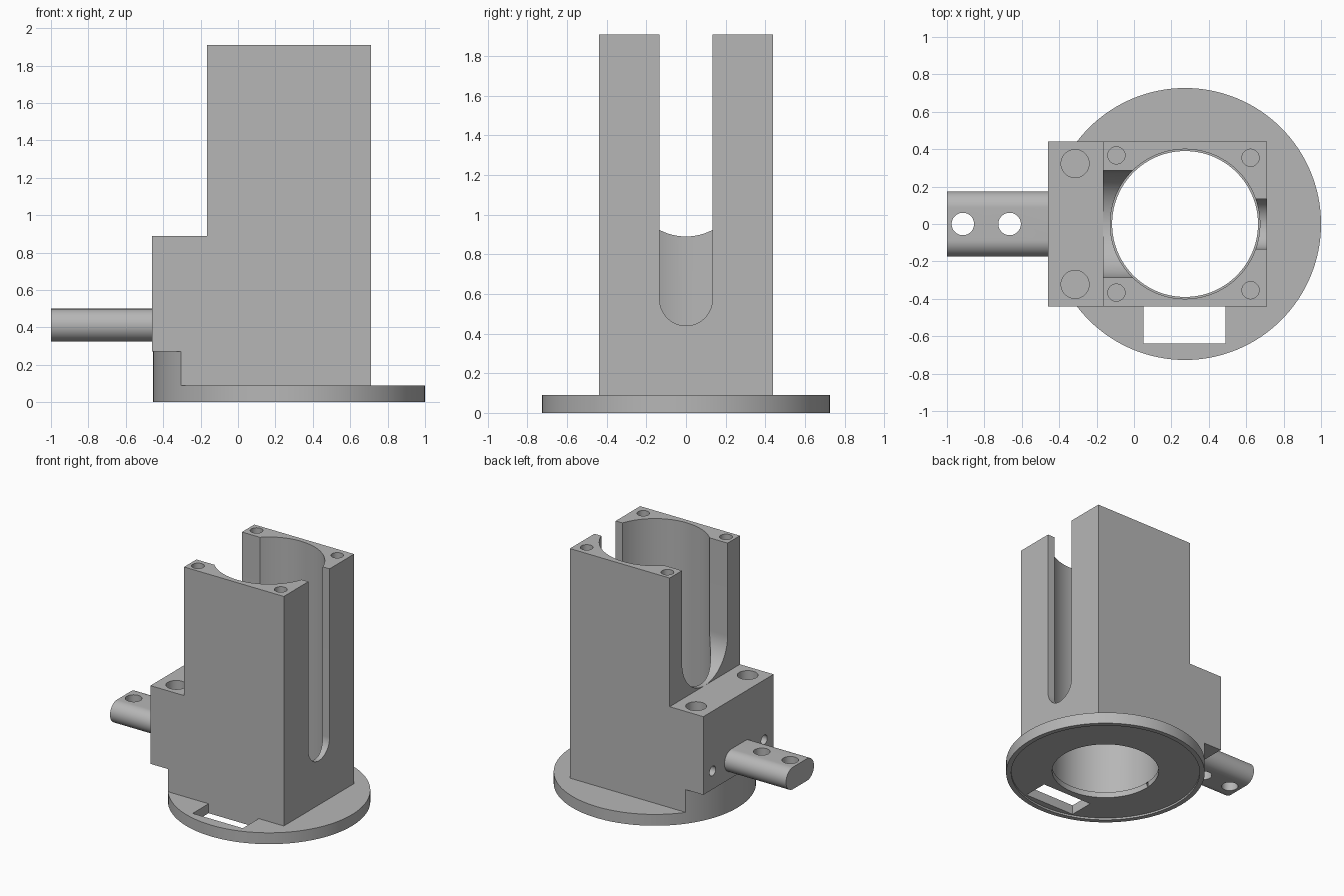
import bpy, bmesh, math

if "Cube" in bpy.data.objects:
    bpy.data.objects.remove(bpy.data.objects["Cube"])

grey = bpy.data.materials.new("plain grey")
grey.diffuse_color = (0.47, 0.47, 0.47, 1)
grey.use_nodes = True
grey.node_tree.nodes["Principled BSDF"].inputs["Base Color"].default_value = grey.diffuse_color
CX = 0.273  # axis of the round base and bore


def arc(cx, cy, r, a0=0, a1=360, n=96):
    full = a1 - a0 == 360
    steps = n if full else n + 1
    return [(cx + r * math.cos(math.radians(a0 + (a1 - a0) * i / n)),
             cy + r * math.sin(math.radians(a0 + (a1 - a0) * i / n))) for i in range(steps)]


def rect(x0, x1, y0, y1):
    return [(x0, y0), (x1, y0), (x1, y1), (x0, y1)]


def prism(name, profile, lo, hi, axis="z"):
    """Extrude a profile along z (profile in x, y) or along x (profile in y, z)."""
    place = (lambda p, h: (p[0], p[1], h)) if axis == "z" else (lambda p, h: (h, p[0], p[1]))
    bm = bmesh.new()
    low = [bm.verts.new(place(p, lo)) for p in profile]
    top = [bm.verts.new(place(p, hi)) for p in profile]
    bm.faces.new(low[::-1])
    bm.faces.new(top)
    n = len(profile)
    for i in range(n):
        j = (i + 1) % n
        bm.faces.new((low[i], low[j], top[j], top[i]))
    bmesh.ops.recalc_face_normals(bm, faces=bm.faces)
    mesh = bpy.data.meshes.new(name)
    bm.to_mesh(mesh)
    bm.free()
    mesh.materials.append(grey)
    ob = bpy.data.objects.new(name, mesh)
    bpy.context.collection.objects.link(ob)
    return ob


def combine(ob, cutters, operation="DIFFERENCE"):
    bpy.context.view_layer.objects.active = ob
    for c in cutters:
        mod = ob.modifiers.new("cut", "BOOLEAN")
        mod.object, mod.operation, mod.solver = c, operation, "EXACT"
        bpy.ops.object.modifier_apply(modifier=mod.name)
        bpy.data.objects.remove(c)


def hole(x, y, r, lo, hi, axis="z"):
    return prism("cutter", arc(x, y, r, n=48 if r < 0.2 else 128), lo, hi, axis)


def slot(half, floor, x0, x1):
    # round-bottomed slot, open at the top
    profile = [(half, 2.2), (-half, 2.2)] + arc(0, floor + half, half, 180, 360, 48)
    return prism("cutter", profile, x0, x1, "x")


# Round base with bore, counterbore, shallow underside recess and window
base = prism("base_flange", arc(CX, 0, 0.727, n=128), 0, 0.09)
combine(base, [hole(CX, 0, 0.39, -0.1, 0.2), hole(CX, 0, 0.40, 0.06, 0.2),
               hole(CX, 0, 0.69, -0.1, 0.015),
               prism("cutter", rect(0.05, 0.49, -0.64, -0.44), -0.1, 0.2)])

# Square tower with bore, wide rear slot, narrow front slot and screw holes
tower = prism("tower", rect(-0.165, 0.71, -0.44, 0.44), 0.09, 1.91)
cuts = [hole(CX, 0, 0.40, 0, 2.1), slot(0.285, 0.89, -0.4, CX), slot(0.133, 0.44, CX, 0.9)]
for s in (-1, 1):
    cuts += [hole(-0.094, s * 0.367, 0.046, 1.6, 2.1), hole(0.623, s * 0.354, 0.046, 1.6, 2.1)]
combine(tower, cuts)

# Side block with vertical and horizontal holes
block = prism("side_block", rect(-0.46, -0.165, -0.44, 0.44), 0.27, 0.89)
cuts = []
for s in (-1, 1):
    cuts += [hole(-0.315, s * 0.323, 0.075, 0.36, 1.0),
             hole(s * 0.323, 0.415, 0.038, -0.6, -0.315, "x")]
combine(block, cuts)

# Curved support under the side block
support = prism("block_support", arc(CX, 0, 0.727, n=128), 0.09, 0.27)
combine(support, [prism("cutter", rect(-0.6, -0.165, -0.44, 0.44), 0, 0.5)], "INTERSECT")

# Round-edged mounting tab with two through holes
profile = arc(0.0875, 0.4125, 0.0875, -90, 90, 32) + arc(-0.0875, 0.4125, 0.0875, 90, 270, 32)
tab = prism("mounting_tab", profile, -1.0, -0.46, "x")
combine(tab, [hole(x, 0, 0.06, 0.2, 0.6) for x in (-0.915, -0.665)])

# Smooth the round walls, keep the edges sharp
bpy.ops.object.select_all(action="DESELECT")
for ob in (base, tower, block, support, tab):
    ob.select_set(True)
bpy.context.view_layer.objects.active = base
bpy.ops.object.shade_smooth_by_angle(angle=math.radians(30))
